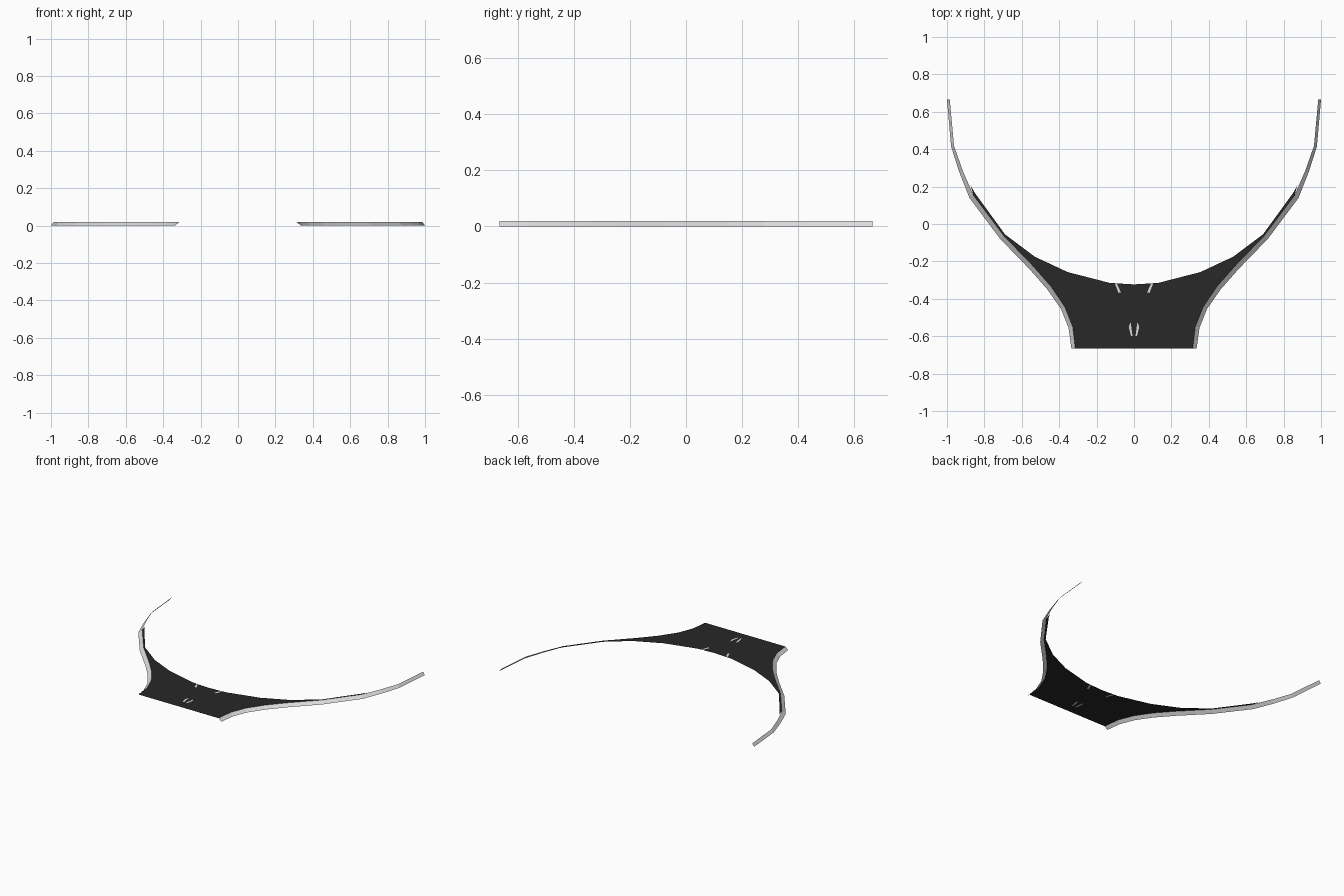
import bpy, bmesh
from mathutils import Vector

if "Cube" in bpy.data.objects:
    bpy.data.objects.remove(bpy.data.objects["Cube"])

TOP = 0.019

def material(name, c):
    m = bpy.data.materials.new(name)
    m.diffuse_color = (*c, 1)
    m.use_nodes = True
    m.node_tree.nodes["Principled BSDF"].inputs["Base Color"].default_value = m.diffuse_color
    return m

dark = material("asphalt dark grey", (0.021, 0.021, 0.021))
light = material("kerb light grey", (0.73, 0.73, 0.73))

# right-hand profiles, seen from the top
outer = [(0.335, -0.665), (0.35, -0.555), (0.39, -0.455), (0.463, -0.35), (0.56, -0.24),
         (0.715, -0.08), (0.88, 0.14), (0.935, 0.28), (0.978, 0.415), (1.0, 0.665)]
arc = [(0.13, -0.315), (0.355, -0.257), (0.53, -0.175), (0.69, -0.055), (0.85, 0.165),
       (0.873, 0.205)]
widths = [0.021, 0.023, 0.023, 0.025, 0.025, 0.025, 0.025, 0.02, 0.016, 0.015]

def offset(path, widths):
    """Move every point to the inner (left-hand) side of the path."""
    out = []
    for i, (p, w) in enumerate(zip(path, widths)):
        a, b = Vector(path[max(i - 1, 0)]), Vector(path[min(i + 1, len(path) - 1)])
        d = (b - a).normalized()
        q = Vector(p) + Vector((-d.y, d.x)) * w
        out.append((q.x, p[1] if i in (0, len(path) - 1) else q.y))
    return out

inner = offset(outer, widths)

def face(bm, points, up=1):
    """Add a face that looks up (or down)."""
    f = bm.faces.new([bm.verts.new(p) for p in points])
    f.normal_update()
    if f.normal.z * up < 0:
        f.normal_flip()
    return f

def finish(bm, name, mat):
    bmesh.ops.remove_doubles(bm, verts=bm.verts, dist=0.0002)
    me = bpy.data.meshes.new(name)
    bm.to_mesh(me)
    bm.free()
    me.materials.append(mat)
    ob = bpy.data.objects.new(name, me)
    bpy.context.collection.objects.link(ob)

# sloping kerbs, left and right
for side, s in (("right", 1), ("left", -1)):
    bm = bmesh.new()
    for i in range(len(outer) - 1):
        face(bm, [(s * x, y, z) for (x, y), z in
                  ((outer[i], 0), (outer[i + 1], 0),
                   (inner[i + 1], TOP + 0.001), (inner[i], TOP + 0.001))])
    finish(bm, "kerb_" + side, light)

# flat road surface: strips from the kerb to the inner arc, plus the middle
bm = bmesh.new()
far = [(0, -0.323)] + arc
near = [(0, -0.665)] + inner[:7]
right = near + far[::-1]
for s in (1, -1):
    f = face(bm, [(s * x, y, TOP) for x, y in right])
bmesh.ops.triangulate(bm, faces=bm.faces[:])
finish(bm, "road_surface", dark)

# small light road marks, visible from both sides
marks = [[(0.092, -0.318), (0.07, -0.365), (0.083, -0.368), (0.102, -0.32)],
         [(0.018, -0.525), (0.008, -0.598), (0.016, -0.598), (0.028, -0.55)]]
bm = bmesh.new()
for s in (1, -1):
    for m in marks:
        for z, up in ((TOP + 0.001, 1), (TOP - 0.001, -1)):
            face(bm, [(s * x, y, z) for x, y in m], up)
finish(bm, "road_marks", light)
